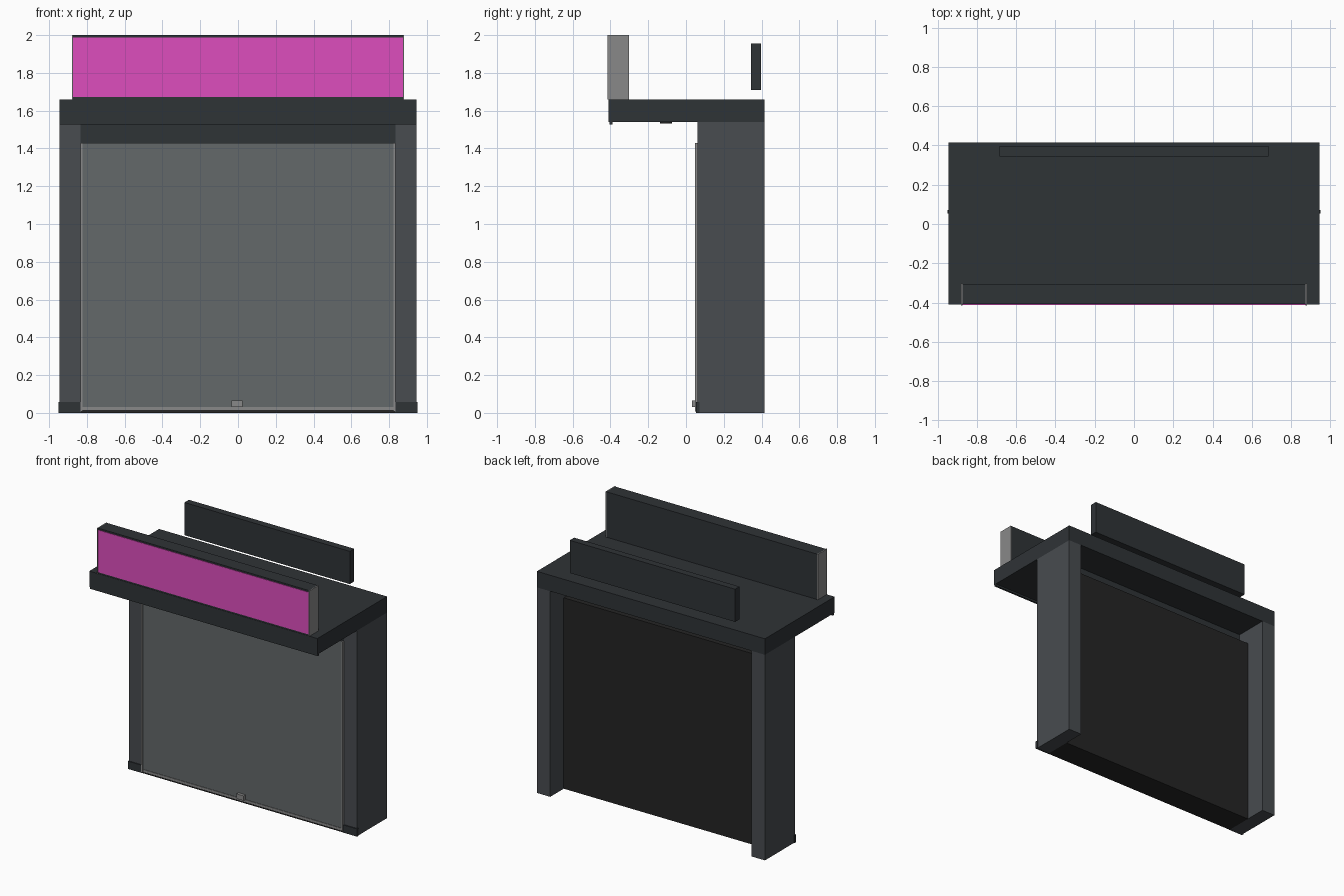
import bpy

if "Cube" in bpy.data.objects:
    bpy.data.objects.remove(bpy.data.objects["Cube"])


def material(name, r, g, b):
    m = bpy.data.materials.new(name)
    m.diffuse_color = (r, g, b, 1)
    m.use_nodes = True
    m.node_tree.nodes["Principled BSDF"].inputs["Base Color"].default_value = m.diffuse_color
    return m


charcoal = material("charcoal", 0.028, 0.033, 0.037)
slate = material("slate", 0.065, 0.072, 0.08)
black = material("black", 0.018, 0.018, 0.018)
pane_grey = material("pane_grey", 0.125, 0.138, 0.143)
steel = material("steel", 0.25, 0.25, 0.25)
magenta = material("magenta", 0.73, 0.076, 0.515)


def box(name, x, y, z, mat):
    """Axis-aligned box from (min, max) ranges."""
    bpy.ops.mesh.primitive_cube_add(
        size=1, location=[(a + b) / 2 for a, b in (x, y, z)])
    ob = bpy.context.object
    ob.name = name
    ob.scale = [b - a for a, b in (x, y, z)]
    bpy.ops.object.transform_apply(location=False, rotation=False, scale=True)
    ob.data.materials.append(mat)
    return ob


def pair(name, x, y, z, mat):
    """The same box on the left and right sides."""
    box(name + "_right", x, y, z, mat)
    box(name + "_left", (-x[1], -x[0]), y, z, mat)


# Side pillars with base plates at the front
pair("pillar", (0.835, 0.945), (0.06, 0.415), (0, 1.54), slate)
pair("pillar_base", (0.832, 0.95), (0.053, 0.072), (0, 0.058), charcoal)

# Closed front: core, header, front pane and threshold
box("panel_core", (-0.835, 0.835), (0.062, 0.255), (0.008, 1.43), black)
box("header", (-0.835, 0.835), (0.062, 0.165), (1.43, 1.54), charcoal)
box("front_pane", (-0.824, 0.824), (0.054, 0.062), (0.03, 1.43), pane_grey)
box("threshold", (-0.835, 0.835), (0.055, 0.255), (0, 0.008), black)

# Steel guide rails, bottom rail and latch
pair("guide_rail", (0.824, 0.835), (0.047, 0.062), (0.008, 1.43), steel)
box("bottom_rail", (-0.824, 0.824), (0.05, 0.062), (0.012, 0.03), steel)
box("latch", (-0.035, 0.025), (0.032, 0.056), (0.03, 0.066), steel)

# Canopy with drip lip and downlights underneath
box("canopy", (-0.945, 0.945), (-0.41, 0.415), (1.54, 1.66), charcoal)
box("canopy_lip", (-0.945, 0.945), (-0.405, -0.39), (1.526, 1.54), charcoal)
for i, x in enumerate((-0.5, 0, 0.5)):
    bpy.ops.mesh.primitive_cylinder_add(
        vertices=24, radius=0.032, depth=0.008, location=(x, -0.105, 1.537))
    light = bpy.context.object
    light.name = f"downlight_{i + 1}"
    light.data.materials.append(black)

# Sign box: dark body, coloured face, steel end caps
box("sign_body", (-0.874, 0.874), (-0.408, -0.305), (1.66, 2.0), charcoal)
box("sign_face", (-0.873, 0.873), (-0.412, -0.406), (1.672, 1.988), magenta)
pair("sign_end_cap", (0.873, 0.88), (-0.415, -0.303), (1.66, 2.0), steel)

# Floating rear board
box("rear_board", (-0.685, 0.685), (0.345, 0.397), (1.71, 1.955), charcoal)
